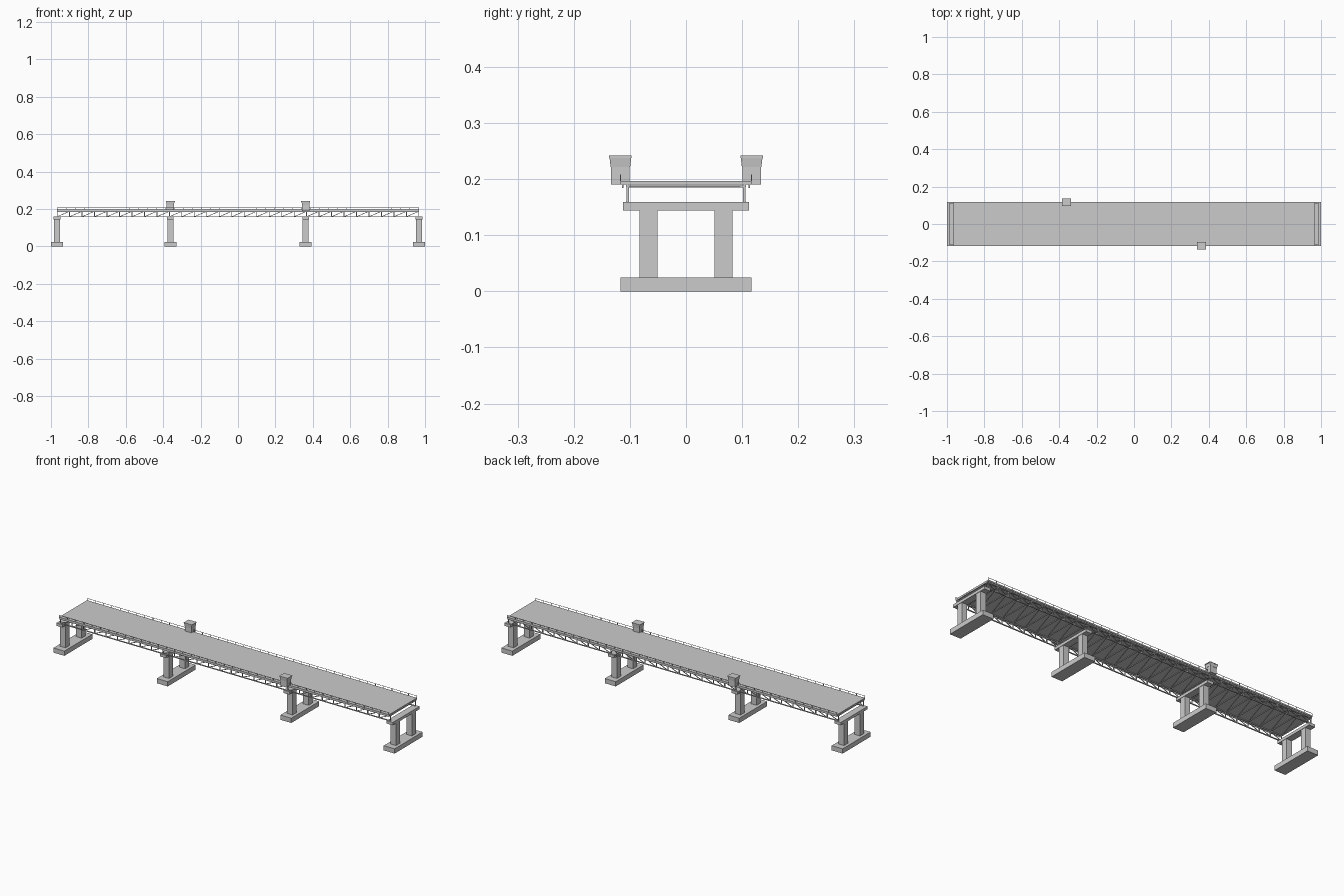
import bpy, bmesh
from mathutils import Vector, Matrix

if "Cube" in bpy.data.objects:
    bpy.data.objects.remove(bpy.data.objects["Cube"])

L = 0.967          # half length of the deck
PANELS = 29        # truss bays
STEP = 2 * L / PANELS


def add_block(bm, x, y, z, flare=1.0):
    """Box from (min, max) pairs; flare scales the top face."""
    c = Vector(((x[0] + x[1]) / 2, (y[0] + y[1]) / 2, (z[0] + z[1]) / 2))
    s = Vector((x[1] - x[0], y[1] - y[0], z[1] - z[0]))
    vs = bmesh.ops.create_cube(bm, size=1)['verts']
    for v in vs:
        k = flare if v.co.z > 0 else 1.0
        v.co = c + Vector((v.co.x * s.x * k, v.co.y * s.y * k, v.co.z * s.z))


def add_bar(bm, a, b, w):
    """Square bar of width w between two points."""
    a, b = Vector(a), Vector(b)
    d = b - a
    m = (Matrix.Translation((a + b) / 2) @ d.to_track_quat('Z', 'Y').to_matrix().to_4x4()
         @ Matrix.Diagonal((w, w, d.length, 1)))
    bmesh.ops.create_cube(bm, size=1, matrix=m)


def finish(bm, name):
    me = bpy.data.meshes.new(name)
    bm.to_mesh(me)
    bm.free()
    ob = bpy.data.objects.new(name, me)
    bpy.context.collection.objects.link(ob)
    return ob


# piers: footing, two columns, cap beam
for i, x in enumerate((-0.968, -0.362, 0.362, 0.968)):
    bm = bmesh.new()
    add_block(bm, (x - .032, x + .032), (-.117, .117), (0, .025))
    for s in (-1, 1):
        add_block(bm, (x - .016, x + .016), (s * .067 - .016, s * .067 + .016), (.025, .144))
    add_block(bm, (x - .018, x + .018), (-.112, .112), (.144, .159))
    finish(bm, f"pier_{i + 1}")

# road deck
bm = bmesh.new()
add_block(bm, (-L, L), (-.117, .117), (.190, .197))
finish(bm, "deck")

# side trusses: chords, verticals, diagonals
for s, side in ((-1, "front"), (1, "back")):
    bm = bmesh.new()
    y = s * .104
    lo, hi = .159, .188
    add_block(bm, (-L, L), (y - .0025, y + .0025), (lo - .002, lo + .002))
    add_block(bm, (-L, L), (y - .0025, y + .0025), (hi - .002, hi + .002))
    for i in range(PANELS + 1):
        x = -L + i * STEP
        add_bar(bm, (x, y, lo), (x, y, hi), .004)
        if i < PANELS:
            add_bar(bm, (x, y, lo), (x + STEP, y, hi), .003)
    finish(bm, f"truss_{side}")

    # edge pipe under the deck
    bm = bmesh.new()
    add_block(bm, (-L, L), (s * .113 - .0012, s * .113 + .0012), (.184, .190))
    finish(bm, f"edge_beam_{side}")

    # railing
    bm = bmesh.new()
    n = 40
    for i in range(n + 1):
        x = -L + .001 + i * (2 * L - .002) / n
        add_bar(bm, (x, s * .1165, .192), (x, s * .1165, .208), .002)
    add_bar(bm, (-L, s * .1165, .2075), (L, s * .1165, .2075), .0015)
    finish(bm, f"railing_{side}")

# cross beams and lateral bracing under the deck
bm = bmesh.new()
for i in range(PANELS + 1):
    x = -L + i * STEP
    add_bar(bm, (x, -.104, .187), (x, .104, .187), .003)
    if i < PANELS:
        add_bar(bm, (x, -.104, .186), (x + STEP, .104, .186), .002)
finish(bm, "cross_bracing")

# lookout boxes on alternate sides
for name, x, y in (("lookout_back", -.362, .117), ("lookout_front", .362, -.117)):
    bm = bmesh.new()
    add_block(bm, (x - .019, x + .019), (y - .0165, y + .0165), (.190, .222))
    add_block(bm, (x - .020, x + .020), (y - .0175, y + .0175), (.222, .238), 1.1)
    add_block(bm, (x - .024, x + .024), (y - .020, y + .020), (.238, .242))
    finish(bm, name)
